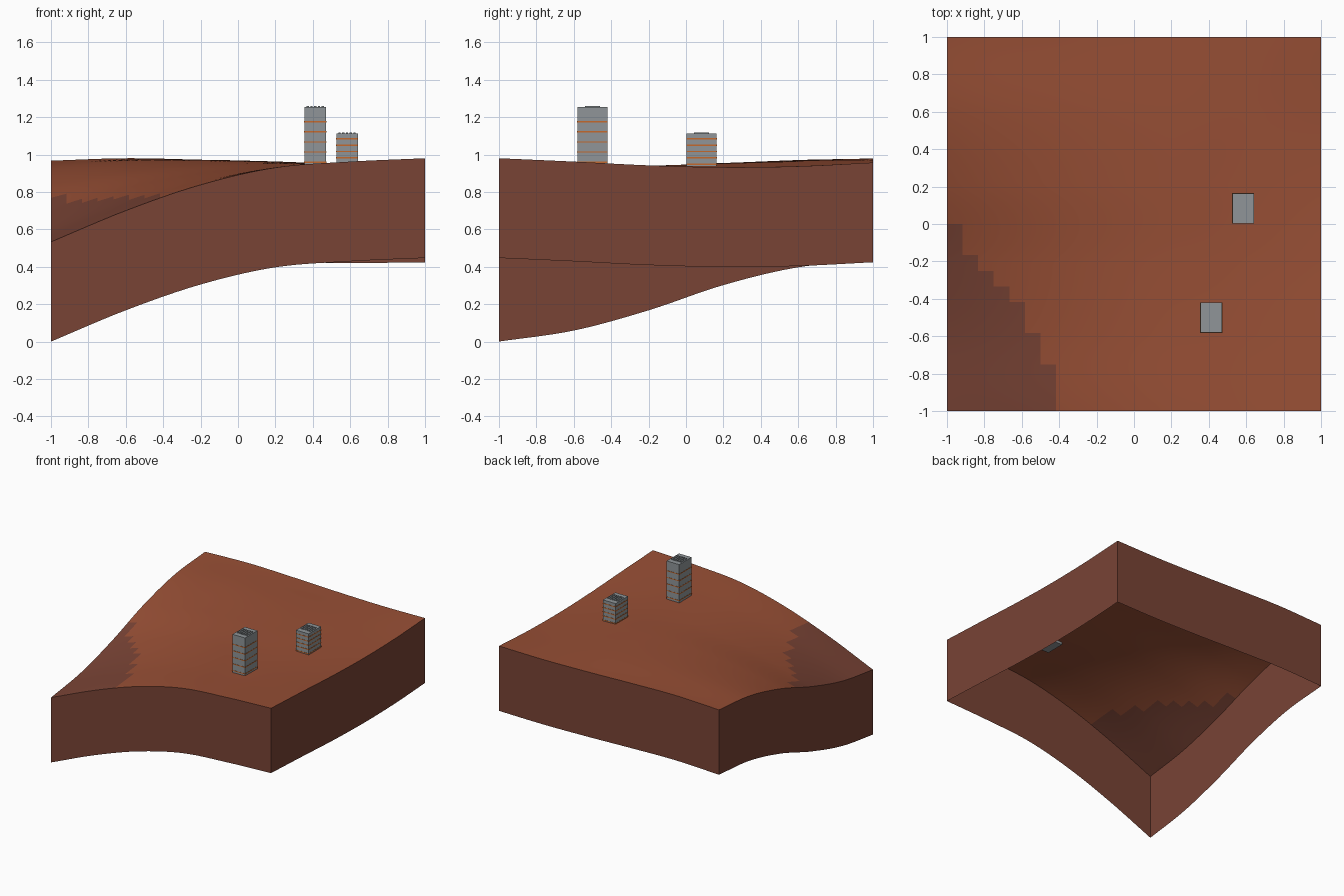
import bpy, bmesh, math
from mathutils import Vector

if "Cube" in bpy.data.objects:
    bpy.data.objects.remove(bpy.data.objects["Cube"], do_unlink=True)


def material(name, rgb):
    color = tuple((c / 255) ** 2.2 for c in rgb) + (1.0,)
    mat = bpy.data.materials.new(name)
    mat.use_nodes = True
    mat.diffuse_color = color
    mat.node_tree.nodes["Principled BSDF"].inputs["Base Color"].default_value = color
    return mat


clay = material("orange clay", (150, 80, 56))
rock = material("dark rock", (120, 69, 56))
concrete = material("grey concrete", (142, 148, 151))
orange = material("orange trim", (196, 104, 48))

# Heights along the four borders, evenly spaced from -1 to 1
FRONT = [0.533, 0.70, 0.838, 0.93, 0.962, 0.98]
BACK = [0.967, 0.98, 0.972, 0.96, 0.953, 0.957]
LEFT_SIDE = [0.533, 0.592, 0.70, 0.835, 0.93, 0.967]
RIGHT_SIDE = [0.98, 0.962, 0.942, 0.932, 0.937, 0.957]
DEPTH = 0.533
CELLS, SUB = 24, 3
N = CELLS * SUB


def spline(pts, t):
    """Smooth curve through evenly spaced heights."""
    p = [2 * pts[0] - pts[1]] + pts + [2 * pts[-1] - pts[-2]]
    s = t * (len(pts) - 1)
    i = min(int(s), len(pts) - 2)
    f = s - i
    a, b, c, d = p[i:i + 4]
    return b + f / 2 * (c - a + f * (2 * a - 5 * b + 4 * c - d + f * (3 * (b - c) + d - a)))


def mix(a, b, t):
    return a + (b - a) * t


def height(u, v):
    """Blend the border curves, with a soft swell over the low corner."""
    along = mix(spline(FRONT, u), spline(BACK, u), v)
    across = mix(spline(LEFT_SIDE, v), spline(RIGHT_SIDE, v), u)
    flat = mix(mix(FRONT[0], FRONT[-1], u), mix(BACK[0], BACK[-1], u), v)
    swell = 1.12 * u * v * ((1 - u) * (1 - v)) ** 2
    return along + across - flat + swell


def ground_point(i, j):
    u, v = i / N, j / N
    return Vector((2 * u - 1, 2 * v - 1, height(u, v)))


def finish(bm, name, mats, smooth=False):
    mesh = bpy.data.meshes.new(name)
    bm.to_mesh(mesh)
    bm.free()
    obj = bpy.data.objects.new(name, mesh)
    bpy.context.collection.objects.link(obj)
    for m in mats:
        mesh.materials.append(m)
    for poly in mesh.polygons:
        poly.use_smooth = smooth
    return obj


# Ground surface: dark rock in the low corner, in stepped cells
ROCK_CELLS = [12, 10, 9, 8, 7, 5, 3]
bm = bmesh.new()
grid = [[bm.verts.new(ground_point(i, j)) for j in range(N + 1)] for i in range(N + 1)]
for i in range(N):
    for j in range(N):
        face = bm.faces.new((grid[i][j], grid[i + 1][j], grid[i + 1][j + 1], grid[i][j + 1]))
        column, row = i // SUB, j // SUB
        if column < len(ROCK_CELLS) and row < ROCK_CELLS[column]:
            face.material_index = 1
finish(bm, "ground_surface", [clay, rock], smooth=True)

# Skirt walls around the ground, open underneath
border = ([(i, 0) for i in range(N)] + [(N, j) for j in range(N)]
          + [(N - i, N) for i in range(N)] + [(0, N - j) for j in range(N)])
bm = bmesh.new()
upper = [bm.verts.new(ground_point(i, j)) for i, j in border]
lower = [bm.verts.new(v.co - Vector((0, 0, DEPTH))) for v in upper]
for k in range(len(border)):
    n = (k + 1) % len(border)
    bm.faces.new((lower[k], lower[n], upper[n], upper[k]))
finish(bm, "ground_skirt", [rock])


def box(name, center, size, mat):
    bm = bmesh.new()
    bmesh.ops.create_cube(bm, size=1)
    bmesh.ops.scale(bm, vec=size, verts=bm.verts)
    bmesh.ops.translate(bm, vec=center, verts=bm.verts)
    return finish(bm, name, [mat])


def tower(name, x, y, base, top, bands, step, first):
    w, d = 0.115, 0.16
    box(name + "_walls", (x, y, (base + top) / 2), (w, d, top - base), concrete)
    # Trim bands around the walls
    for k in range(bands):
        box(f"{name}_band_{k + 1}", (x, y, first - k * step), (w + 0.003, d + 0.003, 0.007), orange)
    # Roof vents
    for k in range(5):
        box(f"{name}_vent_{k + 1}", (x + (k - 2) * 0.02, y, top + 0.002),
            (0.012, 0.08, 0.006), concrete)


tower("tall_tower", 0.413, -0.5, 0.92, 1.255, 5, 0.054, 1.175)
tower("short_tower", 0.583, 0.083, 0.91, 1.112, 5, 0.034, 1.084)
